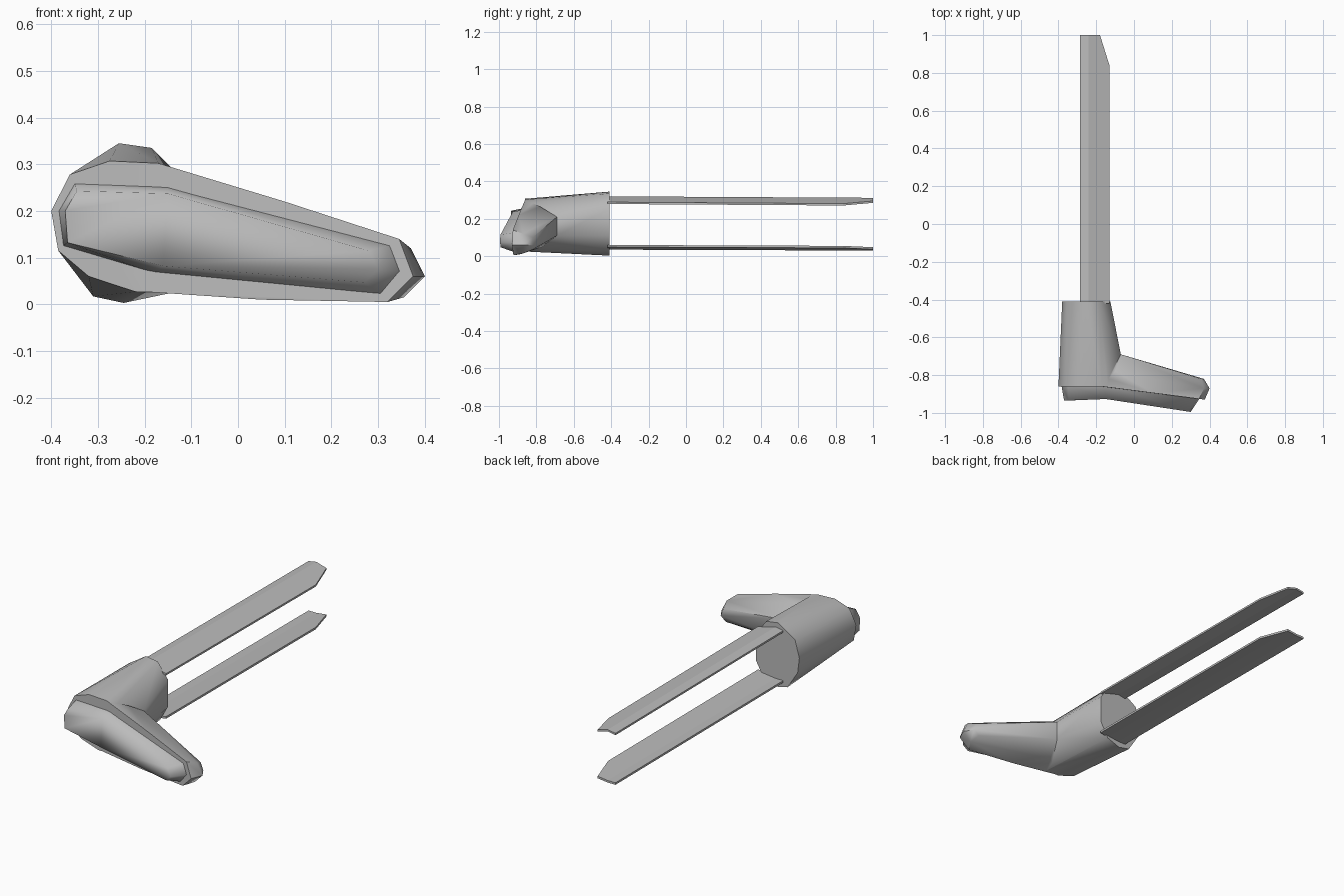
import bpy
import bmesh
from math import radians

cube = bpy.data.objects.get("Cube")
if cube:
    bpy.data.objects.remove(cube, do_unlink=True)

grey = bpy.data.materials.new("plain_grey")
grey.use_nodes = True
colour = (0.5, 0.5, 0.5, 1)
grey.diffuse_color = colour
grey.node_tree.nodes["Principled BSDF"].inputs["Base Color"].default_value = colour


def add_object(name, bm):
    bmesh.ops.recalc_face_normals(bm, faces=bm.faces[:])
    mesh = bpy.data.meshes.new(name)
    bm.to_mesh(mesh)
    bm.free()
    mesh.materials.append(grey)
    obj = bpy.data.objects.new(name, mesh)
    bpy.context.collection.objects.link(obj)
    return obj


def activate(obj):
    bpy.ops.object.select_all(action='DESELECT')
    obj.select_set(True)
    bpy.context.view_layer.objects.active = obj


def smooth(obj, angle):
    activate(obj)
    bpy.ops.object.shade_smooth_by_angle(angle=radians(angle))


def hull(name, points):
    bm = bmesh.new()
    for p in points:
        bm.verts.new(p)
    result = bmesh.ops.convex_hull(bm, input=bm.verts[:])
    unused = [v for v in bm.verts if not v.link_faces]
    bmesh.ops.delete(bm, geom=unused, context='VERTS')
    bmesh.ops.dissolve_limit(bm, angle_limit=radians(1), verts=bm.verts[:], edges=bm.edges[:])
    return add_object(name, bm)


def loft(bm, rings):
    loops = [[bm.verts.new(p) for p in ring] for ring in rings]
    for a, b in zip(loops, loops[1:]):
        for i in range(len(a)):
            j = (i + 1) % len(a)
            bm.faces.new((a[i], a[j], b[j], b[i]))
    return loops


def rim_y(x):
    # front rim runs straight over the socket, then slopes along the arm
    return -0.86 - max(0, x + 0.17) * 0.128


# Socket: from the front rim back to the faceted rear face
socket_rim = [(-0.40, 0.20), (-0.36, 0.278), (-0.275, 0.307), (-0.17, 0.302), (-0.14, 0.29),
              (-0.14, 0.025), (-0.22, 0.027), (-0.32, 0.06), (-0.385, 0.115)]
rear = [(-0.38, 0.19), (-0.355, 0.28), (-0.255, 0.345), (-0.185, 0.335), (-0.125, 0.255),
        (-0.125, 0.11), (-0.17, 0.03), (-0.245, 0.003), (-0.31, 0.017), (-0.37, 0.11)]
elbow = [(-0.07, -0.69, 0.21), (-0.07, -0.69, 0.11)]
body = hull("body", [(x, -0.86, z) for x, z in socket_rim]
            + [(x, -0.41, z) for x, z in rear] + elbow)

# Arm: flat at the front, rounded at the back
arm_rim = [(-0.17, 0.302), (-0.14, 0.29), (0.10, 0.22), (0.345, 0.14), (0.375, 0.06),
           (0.32, 0.005), (0.05, 0.01), (-0.20, 0.027)]
shoulder = [(-0.10, -0.78, 0.265), (0.37, -0.87, 0.12), (0.40, -0.87, 0.06),
            (0.355, -0.87, 0.015), (-0.10, -0.78, 0.045)]
arm_back = [(0.355, -0.82, 0.10), (0.37, -0.82, 0.06), (0.34, -0.82, 0.035)]
arm = hull("arm", [(x, rim_y(x), z) for x, z in arm_rim] + shoulder + arm_back + elbow)

union = body.modifiers.new("join_arm", 'BOOLEAN')
union.operation = 'UNION'
union.solver = 'EXACT'
union.object = arm
activate(body)
bpy.ops.object.modifier_apply(modifier=union.name)
bpy.data.objects.remove(arm, do_unlink=True)
smooth(body, 50)

# Front cap: raised pad inset from the rim
cap_base = [(-0.385, 0.20), (-0.35, 0.26), (-0.15, 0.252), (0.33, 0.127),
            (0.352, 0.07), (0.31, 0.02), (-0.18, 0.067), (-0.375, 0.125)]
cap_front = [(-0.37, 0.20), (-0.345, 0.243), (-0.15, 0.237), (0.28, 0.115),
             (0.30, 0.075), (0.27, 0.047), (-0.16, 0.082), (-0.365, 0.132)]


def cap_y(x):
    return -0.925 + min(0, x + 0.16) * 0.05 - max(0, x + 0.16) * 0.152


bm = bmesh.new()
base, front = loft(bm, [[(x, rim_y(x) + 0.01, z) for x, z in cap_base],
                        [(x, cap_y(x), z) for x, z in cap_front]])
bm.faces.new(front[2:7])
bm.faces.new(front[6:] + front[:3])
bm.faces.new(base[2:7])
bm.faces.new(base[6:] + base[:3])
smooth(add_object("front_cap", bm), 80)


# Prongs: thin bent strips with one clipped corner at the tip
def prong(name, heights, thickness, drop):
    xs = (-0.285, -0.24, -0.18, -0.13)
    outer = list(zip(xs, heights))
    profile = outer + [(x, z - thickness) for x, z in reversed(outer)]
    clip = {xs[3]: 0.84}
    bm = bmesh.new()
    start, end = loft(bm, [[(x, -0.42, z) for x, z in profile],
                           [(x, clip.get(x, 1), z - drop) for x, z in profile]])
    for loop in (start, end):
        for i in range(3):
            bm.faces.new((loop[i], loop[i + 1], loop[6 - i], loop[7 - i]))
    add_object(name, bm)


prong("upper_prong", (0.312, 0.32, 0.303, 0.289), 0.01, 0.008)
prong("lower_prong", (0.046, 0.046, 0.053, 0.06), 0.011, 0.005)
